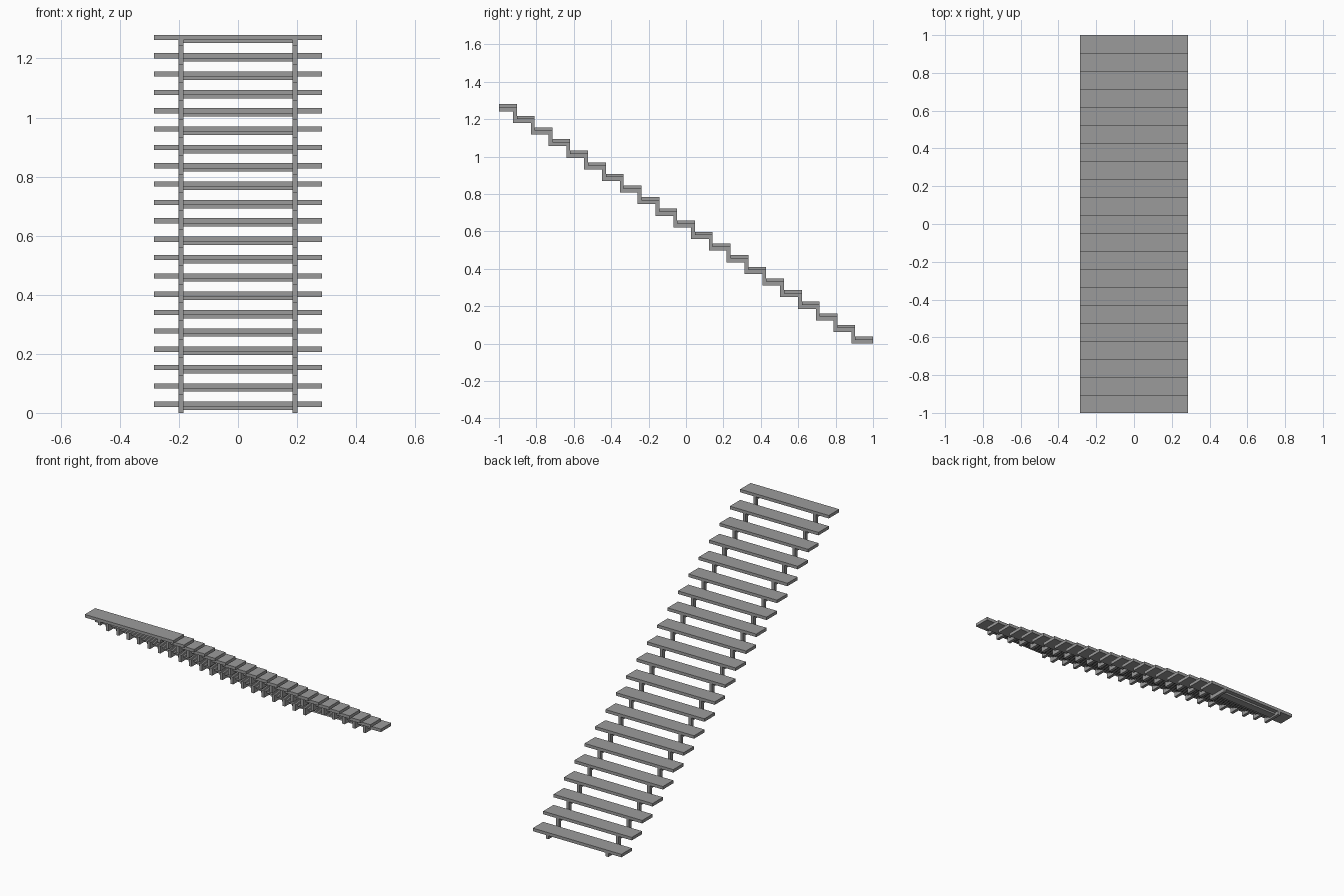
import bpy, bmesh

if "Cube" in bpy.data.objects:
    bpy.data.objects.remove(bpy.data.objects["Cube"])

STEPS = 21
RUN = 2 / STEPS          # depth of one step
RISE = 0.0621            # height of one step
TREAD = 0.0175           # tread thickness
BAR = 0.0205             # stringer thickness
HALF_WIDTH = 0.285

grey = bpy.data.materials.new("plain grey")
grey.use_nodes = True
colour = (0.33, 0.33, 0.33, 1)
grey.diffuse_color = colour
grey.node_tree.nodes["Principled BSDF"].inputs["Base Color"].default_value = colour


def prism(name, profile, x0, x1):
    """Extrude a closed (y, z) profile from x0 to x1."""
    bm = bmesh.new()
    face = bm.faces.new([bm.verts.new((x0, y, z)) for y, z in profile])
    ext = bmesh.ops.extrude_face_region(bm, geom=[face])
    verts = [g for g in ext["geom"] if isinstance(g, bmesh.types.BMVert)]
    bmesh.ops.translate(bm, verts=verts, vec=(x1 - x0, 0, 0))
    bmesh.ops.recalc_face_normals(bm, faces=bm.faces)
    mesh = bpy.data.meshes.new(name)
    bm.to_mesh(mesh)
    bm.free()
    mesh.materials.append(grey)
    obj = bpy.data.objects.new(name, mesh)
    bpy.context.collection.objects.link(obj)
    return obj


def box(name, x, y0, y1, z0, z1):
    return prism(name, [(y0, z0), (y1, z0), (y1, z1), (y0, z1)], -x, x)


# Treads with a thin cross brace under each
upper, lower = [], []
for i in range(STEPS):
    y0 = -1 + i * RUN
    y1 = y0 + RUN
    z = BAR + (STEPS - 1 - i) * RISE     # underside of the tread
    box(f"tread_{i + 1}", HALF_WIDTH, y0, y1, z, z + TREAD)
    box(f"cross_brace_{i + 1}", 0.186, y0 + 0.025, y1 - 0.025, z - 0.011, z)

    # Stepped stringer outline follows the treads
    upper += [(y0, z), (y1, z)]
    last = i == STEPS - 1
    lower += [(y0 - (BAR if i else 0), z - BAR),
              (y1 - (0 if last else BAR), z - BAR)]

# Zigzag stringers
outline = upper + lower[::-1]
for side, name in ((1, "left_stringer"), (-1, "right_stringer")):
    prism(name, outline, side * 0.184, side * 0.201)
